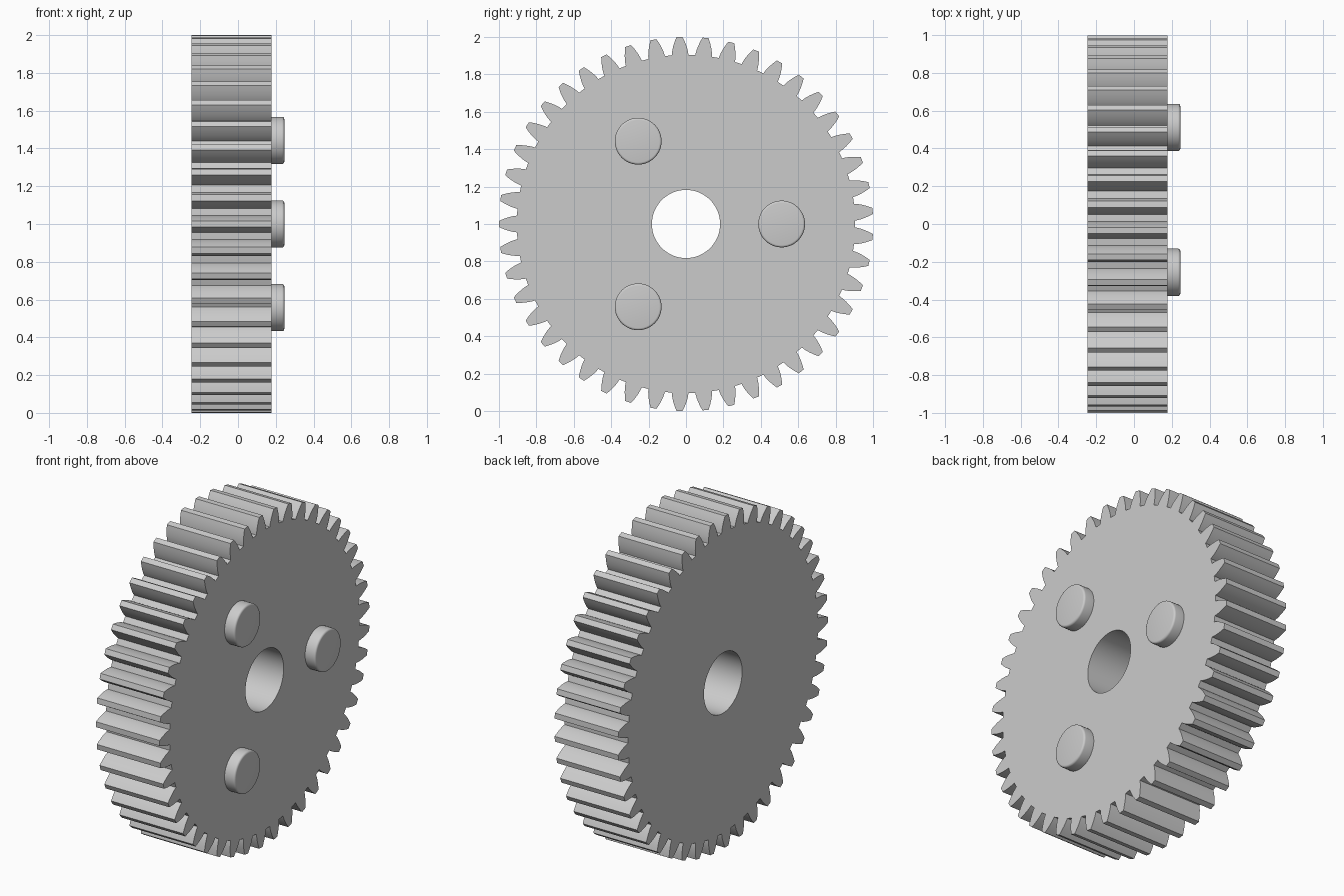
import bpy, bmesh
from math import pi, tau, sin, cos, tan, acos, sqrt, radians

cube = bpy.data.objects.get("Cube")
if cube:
    bpy.data.objects.remove(cube, do_unlink=True)

# Main dimensions; the gear axis runs along x at height 1
TEETH = 45
TIP_R = 1.0
MODULE = 2 * TIP_R / (TEETH + 2)
PITCH_R = MODULE * TEETH / 2
ROOT_R = PITCH_R - 1.25 * MODULE
PRESSURE = radians(20)
BASE_R = PITCH_R * cos(PRESSURE)
BORE_R = 0.182
BACK_X, FACE_X, PIN_X = -0.247, 0.177, 0.245
PIN_R, PIN_ORBIT, PIN_EDGE = 0.125, 0.511, 0.012

steel = bpy.data.materials.new("light grey")
steel.use_nodes = True
GREY = (0.6, 0.6, 0.6, 1)
steel.diffuse_color = GREY
steel.node_tree.nodes["Principled BSDF"].inputs["Base Color"].default_value = GREY


def finish(bm, name):
    """Turn a bmesh into a smooth-by-angle object."""
    bmesh.ops.recalc_face_normals(bm, faces=bm.faces)
    mesh = bpy.data.meshes.new(name)
    bm.to_mesh(mesh)
    bm.free()
    mesh.materials.append(steel)
    obj = bpy.data.objects.new(name, mesh)
    bpy.context.collection.objects.link(obj)
    bpy.ops.object.select_all(action='DESELECT')
    obj.select_set(True)
    bpy.context.view_layer.objects.active = obj
    bpy.ops.object.shade_smooth_by_angle(angle=radians(30))
    return obj


def polar(r, a, x):
    return (x, r * cos(a), 1 + r * sin(a))


def half_angle(r):
    """Half the angular width of an involute tooth at radius r."""
    a = acos(min(1, BASE_R / r))
    return pi / (2 * TEETH) + (tan(PRESSURE) - PRESSURE) - (tan(a) - a)


# One tooth as (radius, angle), from one gap centre to just before the next
STEPS = 6
radii = [ROOT_R + (TIP_R - ROOT_R) * i / STEPS for i in range(STEPS + 1)]
rising = [(r, -half_angle(r)) for r in radii]
falling = [(r, -a) for r, a in reversed(rising)]
tooth = [(ROOT_R, -pi / TEETH)] + rising + [(TIP_R, 0)] + falling

# Toothed wheel with its bore
bm = bmesh.new()
rings = []
for x in (BACK_X, FACE_X):
    outer = [bm.verts.new(polar(r, pi + tau * t / TEETH + a, x))
             for t in range(TEETH) for r, a in tooth]
    bore = [bm.verts.new(polar(BORE_R, pi + pi * (i - 1) / TEETH, x))
            for i in range(2 * TEETH)]
    rings.append((outer, bore))
    n = len(tooth)
    for t in range(TEETH):
        rim = [outer[(t * n + i) % len(outer)] for i in range(n + 1)]
        hole = [bore[(2 * t + i) % len(bore)] for i in (2, 1, 0)]
        bm.faces.new(rim + hole)
for back, front in zip(*rings):
    for i in range(len(back)):
        j = (i + 1) % len(back)
        bm.faces.new((back[i], back[j], front[j], front[i]))
finish(bm, "gear_wheel")


# Three round-edged pins on the +x face
def pin(name, angle, segments=48):
    bm = bmesh.new()
    _, cy, cz = polar(PIN_ORBIT, angle, 0)
    profile = [(PIN_R, FACE_X)]
    for i in range(5):
        a = pi / 2 * i / 4
        profile.append((PIN_R - PIN_EDGE * (1 - cos(a)),
                        PIN_X - PIN_EDGE * (1 - sin(a))))
    loops = [[bm.verts.new((x, cy + r * cos(tau * i / segments),
                            cz + r * sin(tau * i / segments)))
              for i in range(segments)] for r, x in profile]
    for low, high in zip(loops, loops[1:]):
        for i in range(segments):
            j = (i + 1) % segments
            bm.faces.new((low[i], low[j], high[j], high[i]))
    bm.faces.new(loops[-1])
    obj = finish(bm, name)
    # The open base sits on the wheel, so make sure the end cap faces outward
    if obj.data.polygons[-1].normal.x < 0:
        obj.data.flip_normals()


for label, turn in (("rear", 0), ("upper", 1), ("lower", 2)):
    pin(label + "_pin", tau * turn / 3)
